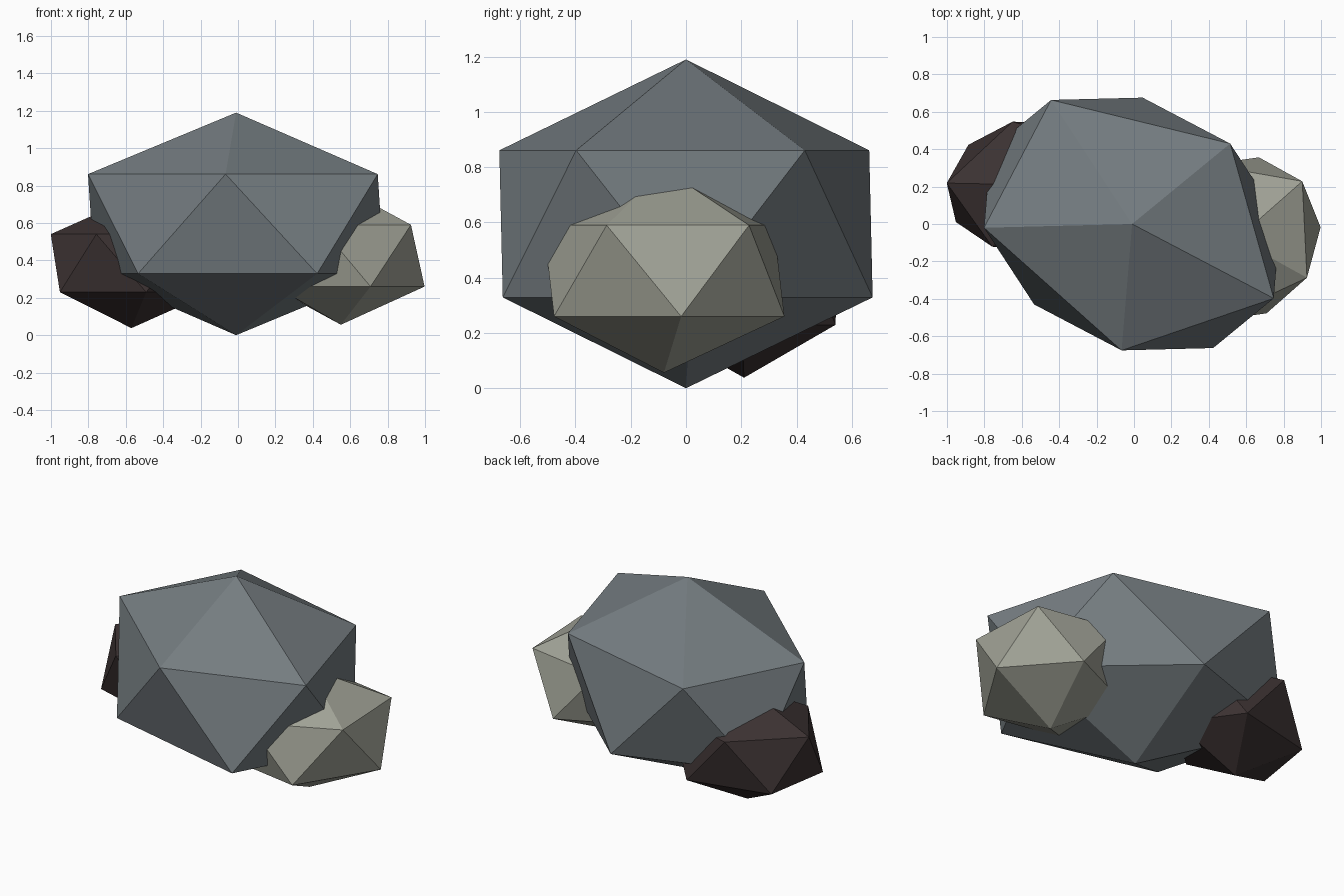
import bpy
import math

default = bpy.data.objects.get("Cube")
if default:
    bpy.data.objects.remove(default, do_unlink=True)


def make_material(name, rgb):
    mat = bpy.data.materials.new(name)
    mat.use_nodes = True
    colour = (*rgb, 1.0)
    mat.diffuse_color = colour
    bsdf = next(n for n in mat.node_tree.nodes if n.type == 'BSDF_PRINCIPLED')
    bsdf.inputs["Base Color"].default_value = colour
    return mat


def make_rock(name, centre, radii, turn, mat):
    """Flat-shaded 20-sided boulder, stretched and then turned about z."""
    bpy.ops.mesh.primitive_ico_sphere_add(subdivisions=1, radius=1, location=centre)
    rock = bpy.context.object
    rock.name = name
    rock.scale = radii
    rock.rotation_euler.z = math.radians(turn)
    rock.data.materials.append(mat)
    bpy.ops.object.shade_flat()
    return rock


slate = make_material("slate_grey", (0.178, 0.205, 0.220))
pale = make_material("pale_stone", (0.352, 0.361, 0.305))
dark = make_material("dark_brown_stone", (0.045, 0.032, 0.032))

# Large central boulder with a smaller one sunk into each side
make_rock("main_boulder", (-0.01, 0, 0.595), (0.956, 0.734, 0.595), -27.7, slate)
make_rock("left_rock", (0.55, -0.08, 0.425), (0.521, 0.474, 0.369), 41.4, pale)
make_rock("right_rock", (-0.57, 0.21, 0.385), (0.387, 0.491, 0.347), 103.2, dark)
